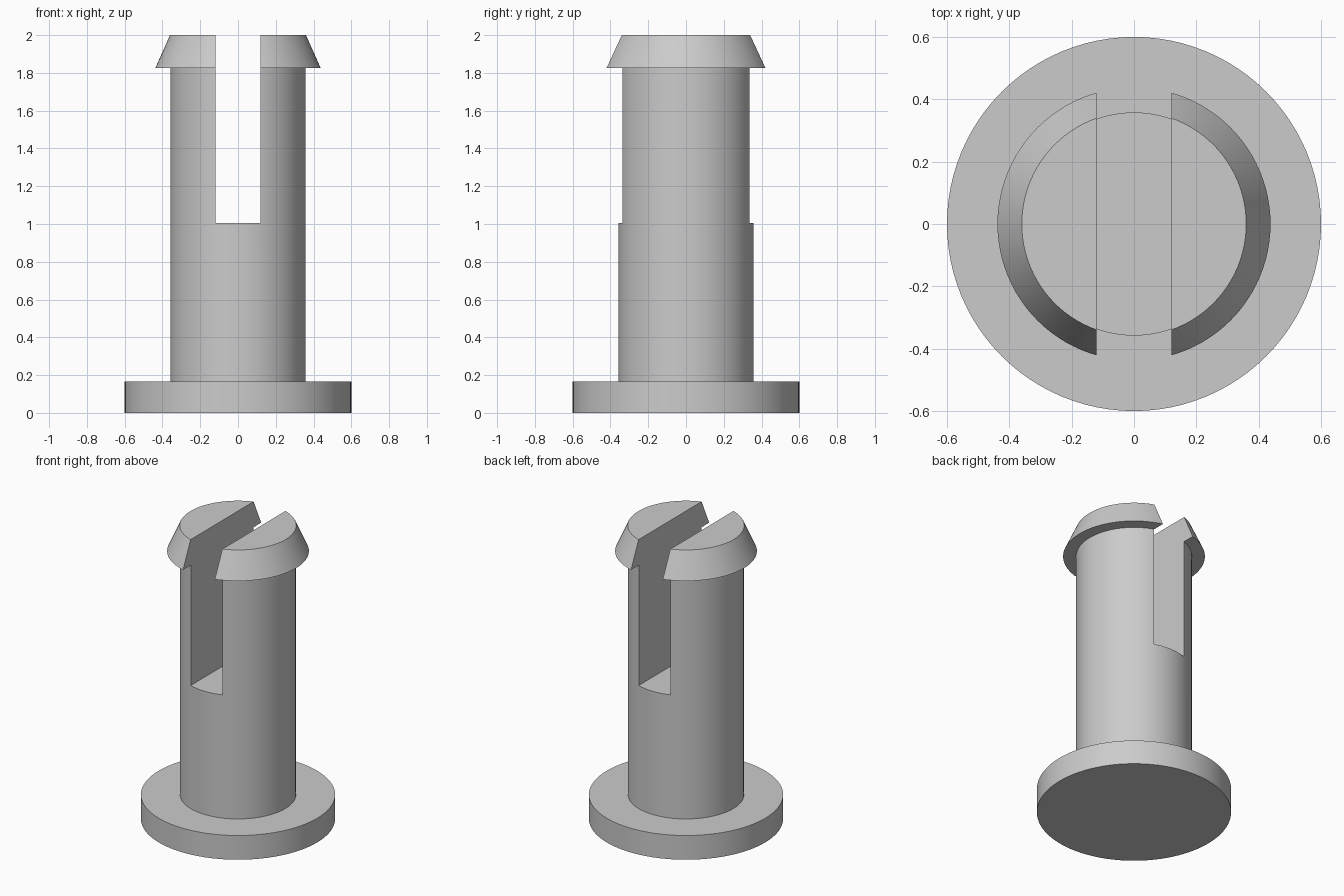
import bpy
import bmesh
import math

old = bpy.data.objects.get("Cube")
if old:
    bpy.data.objects.remove(old, do_unlink=True)

SEGMENTS = 96
SLOT_HALF = 0.12
SLOT_FLOOR = 1.005

grey = bpy.data.materials.new("plain grey")
grey.use_nodes = True
colour = (0.6, 0.6, 0.6, 1)
grey.diffuse_color = colour
grey.node_tree.nodes["Principled BSDF"].inputs["Base Color"].default_value = colour


def add_object(name, bm):
    bmesh.ops.recalc_face_normals(bm, faces=bm.faces)
    mesh = bpy.data.meshes.new(name)
    bm.to_mesh(mesh)
    bm.free()
    mesh.materials.append(grey)
    obj = bpy.data.objects.new(name, mesh)
    bpy.context.collection.objects.link(obj)
    return obj


def lathe(name, profile):
    """Closed solid of revolution from (radius, height) points, capped at both ends."""
    bm = bmesh.new()
    rings = []
    for r, z in profile:
        angles = [2 * math.pi * i / SEGMENTS for i in range(SEGMENTS)]
        rings.append([bm.verts.new((r * math.cos(a), r * math.sin(a), z)) for a in angles])
    for low, high in zip(rings, rings[1:]):
        for i in range(SEGMENTS):
            j = (i + 1) % SEGMENTS
            bm.faces.new((low[i], low[j], high[j], high[i]))
    bm.faces.new(rings[0])
    bm.faces.new(rings[-1])
    return add_object(name, bm)


# Flanged pin: round base, straight shaft, tapered snap head
pin = lathe("flanged_snap_pin", [
    (0.6, 0), (0.6, 0.165),
    (0.358, 0.165), (0.358, 1.825),
    (0.438, 1.825), (0.36, 2),
])

# Slot cutter that splits the upper shaft and head into two prongs
bm = bmesh.new()
bmesh.ops.create_cube(bm, size=1)
for v in bm.verts:
    v.co.x *= 2 * SLOT_HALF
    v.co.y *= 2
    v.co.z = SLOT_FLOOR if v.co.z < 0 else 2.5
cutter = add_object("slot_cutter", bm)

cut = pin.modifiers.new("slot", "BOOLEAN")
cut.operation = "DIFFERENCE"
cut.solver = "EXACT"
cut.object = cutter

# Apply the cut, drop the cutter, then smooth the round walls
bpy.ops.object.select_all(action="DESELECT")
pin.select_set(True)
bpy.context.view_layer.objects.active = pin
bpy.ops.object.modifier_apply(modifier=cut.name)
bpy.data.objects.remove(cutter, do_unlink=True)
bpy.ops.object.shade_smooth_by_angle(angle=math.radians(20))
